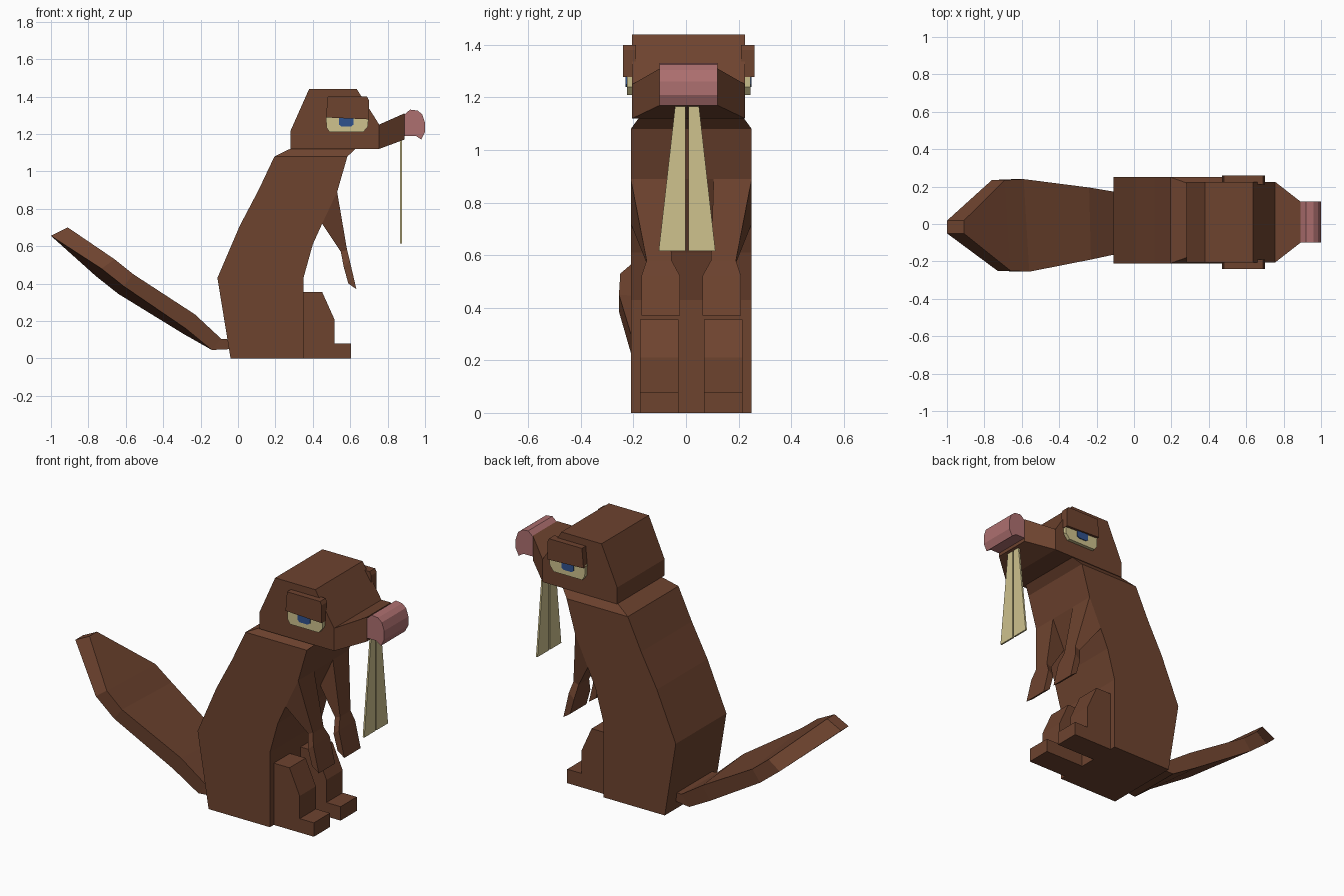
import bpy
import bmesh

cube = bpy.data.objects.get("Cube")
if cube:
    bpy.data.objects.remove(cube, do_unlink=True)


def material(name, rgb):
    m = bpy.data.materials.new(name)
    m.use_nodes = True
    m.diffuse_color = (*rgb, 1)
    m.node_tree.nodes["Principled BSDF"].inputs["Base Color"].default_value = (*rgb, 1)
    return m


BROWN = material("brown_fur", (0.155, 0.056, 0.028))
PINK = material("pink_nose", (0.42, 0.16, 0.16))
CREAM = material("cream", (0.62, 0.54, 0.27))
BLUE = material("blue_iris", (0.03, 0.085, 0.27))


def loft(name, rings, mat):
    """Skin a closed solid through rings that have equal point counts."""
    bm = bmesh.new()
    loops = [[bm.verts.new(p) for p in ring] for ring in rings]
    n = len(loops[0])
    for a, b in zip(loops, loops[1:]):
        for i in range(n):
            j = (i + 1) % n
            bm.faces.new((a[i], a[j], b[j], b[i]))
    bm.faces.new(loops[0])
    bm.faces.new(loops[-1])
    bmesh.ops.recalc_face_normals(bm, faces=bm.faces)
    mesh = bpy.data.meshes.new(name)
    bm.to_mesh(mesh)
    bm.free()
    mesh.materials.append(mat)
    obj = bpy.data.objects.new(name, mesh)
    bpy.context.collection.objects.link(obj)
    return obj


def prism(name, profile, y0, y1, mat):
    """Extrude a side profile of (x, z) points across y."""
    return loft(name, [[(x, y, z) for x, z in profile] for y in (y0, y1)], mat)


def slab(top, bottom, y0, y1, drop=(0, 0)):
    """Four-sided ring; drop shifts the far edge for a twist."""
    (a, b), (c, d) = top, bottom
    dx, dz = drop
    return [(a, y0, b), (a + dx, y1, b + dz), (c + dx, y1, d + dz), (c, y0, d)]


def level(x0, x1, y0, y1, z):
    return [(x0, y0, z), (x1, y0, z), (x1, y1, z), (x0, y1, z)]


# Torso and neck
prism("torso", [(-0.04, 0), (0.35, 0), (0.35, 0.43), (0.4, 0.61), (0.45, 0.72),
                (0.53, 0.89), (0.585, 1.08), (0.195, 1.08), (0.11, 0.9),
                (0.01, 0.71), (-0.11, 0.43)], -0.21, 0.25, BROWN)
loft("neck", [level(0.195, 0.585, -0.21, 0.25, 1.08),
              level(0.28, 0.63, -0.18, 0.22, 1.121)], BROWN)

# Head, snout and nose
prism("head", [(0.28, 1.12), (0.755, 1.12), (0.755, 1.25), (0.635, 1.44),
               (0.38, 1.44), (0.28, 1.215)], -0.205, 0.225, BROWN)
loft("snout", [slab((0.755, 1.25), (0.755, 1.12), -0.205, 0.225),
               slab((0.89, 1.31), (0.89, 1.17), -0.1, 0.12)], BROWN)
prism("nose", [(0.885, 1.19), (0.885, 1.3), (0.92, 1.33), (0.96, 1.325),
               (0.985, 1.305), (1.0, 1.26), (1.0, 1.21), (0.98, 1.17),
               (0.95, 1.19)], -0.1, 0.12, PINK)

# Flat twisted tail
loft("tail", [
    slab((-0.03, 0.1), (-0.03, 0.05), -0.15, 0.16),
    slab((-0.09, 0.105), (-0.14, 0.045), -0.16, 0.17),
    slab((-0.23, 0.235), (-0.28, 0.16), -0.19, 0.195, (-0.01, -0.03)),
    slab((-0.56, 0.45), (-0.61, 0.385), -0.255, 0.24, (-0.03, -0.04)),
    slab((-0.66, 0.53), (-0.73, 0.48), -0.25, 0.235, (-0.03, -0.04)),
    slab((-0.91, 0.7), (-1.0, 0.655), -0.05, 0.018),
], BROWN)

# Paired parts
for side, s in (("left", 1), ("right", -1)):
    def body_y(d):
        return 0.02 + s * d

    def head_y(d):
        return 0.01 + s * d

    prism(side + "_leg", [(0.34, 0), (0.605, 0), (0.605, 0.08), (0.515, 0.08),
                          (0.515, 0.21), (0.45, 0.355), (0.34, 0.355)],
          body_y(0.048), body_y(0.195), BROWN)

    loft(side + "_arm", [
        slab((0.53, 0.89), (0.45, 0.72), body_y(0.085), body_y(0.23)),
        slab((0.583, 0.58), (0.55, 0.57), body_y(0.075), body_y(0.17)),
        slab((0.598, 0.52), (0.565, 0.49), body_y(0.042), body_y(0.19)),
        slab((0.633, 0.37), (0.59, 0.4), body_y(0.042), body_y(0.19)),
    ], BROWN)

    # Buck tooth, widening downward
    tooth = [(d, z) for d, z in ((0.005, 1.18), (0.044, 1.18), (0.108, 0.615), (0.005, 0.615))]
    loft(side + "_tooth", [[(x, 0.004 + s * d, z) for d, z in tooth]
                           for x in (0.866, 0.876)], CREAM)

    # Eye white, iris and heavy lid
    prism(side + "_eye", [(0.47, 1.3), (0.473, 1.235), (0.49, 1.21), (0.67, 1.21),
                          (0.695, 1.24), (0.698, 1.3)], head_y(0.2), head_y(0.235), CREAM)
    prism(side + "_iris", [(0.54, 1.29), (0.54, 1.25), (0.553, 1.24), (0.605, 1.24),
                           (0.618, 1.25), (0.618, 1.29)], head_y(0.23), head_y(0.24), BLUE)
    prism(side + "_eyelid", [(0.47, 1.288), (0.7, 1.278), (0.7, 1.38), (0.69, 1.4),
                             (0.48, 1.4)], head_y(0.2), head_y(0.25), BROWN)
